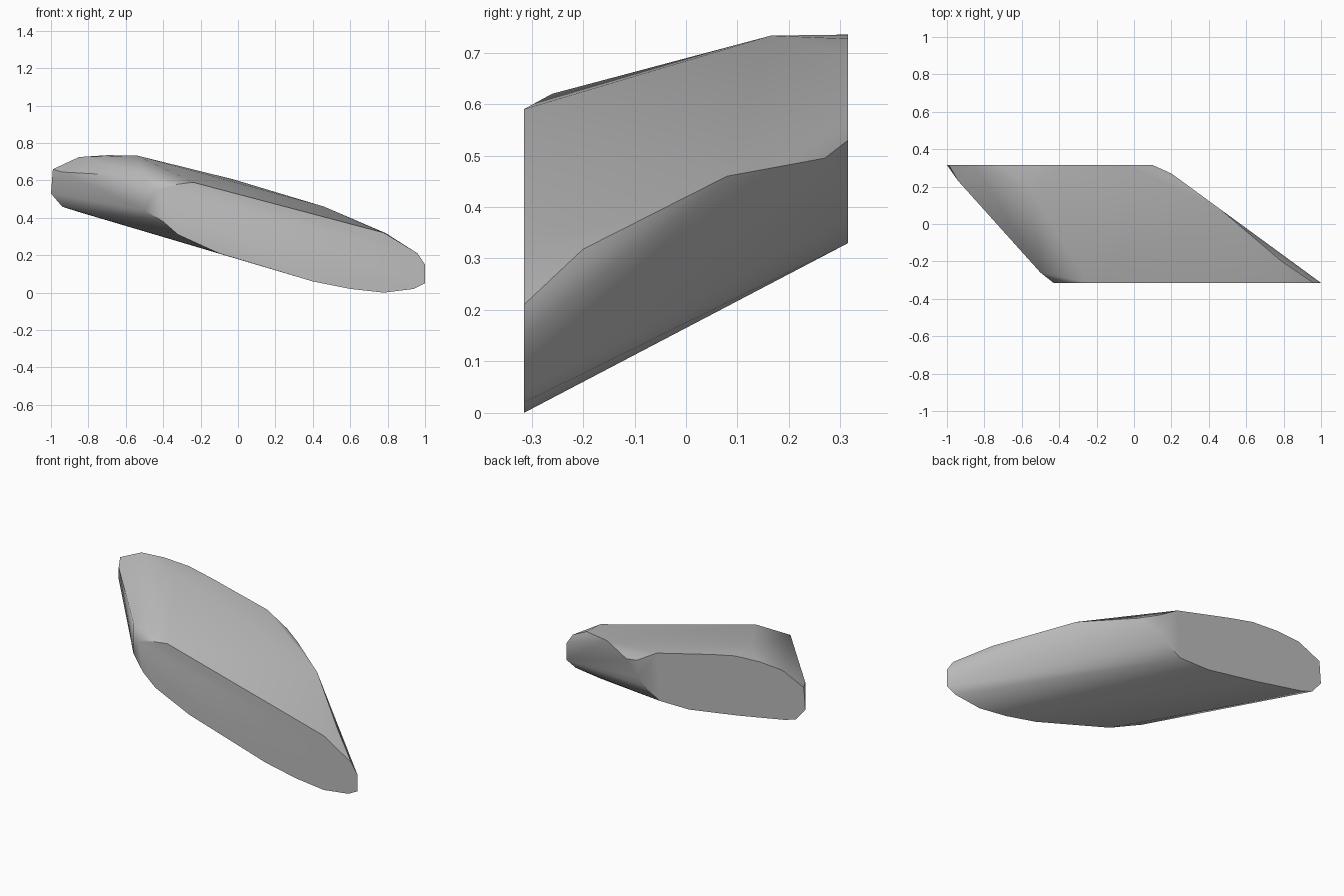
import bpy
import bmesh
import math

cube = bpy.data.objects.get("Cube")
if cube:
    bpy.data.objects.remove(cube, do_unlink=True)

DEPTH = 0.315


def make_material(name, value):
    material = bpy.data.materials.new(name)
    material.use_nodes = True
    colour = (value, value, value, 1)
    material.diffuse_color = colour
    material.node_tree.nodes["Principled BSDF"].inputs["Base Color"].default_value = colour
    return material


def convex_body(name, points, material):
    """Wrap a convex skin around the points and merge coplanar triangles."""
    bm = bmesh.new()
    for point in points:
        bm.verts.new(point)
    hull = bmesh.ops.convex_hull(bm, input=bm.verts)
    spare = {v for v in hull["geom_interior"] + hull["geom_unused"]
             if isinstance(v, bmesh.types.BMVert)}
    bmesh.ops.delete(bm, geom=list(spare), context="VERTS")
    bmesh.ops.dissolve_limit(bm, angle_limit=math.radians(1),
                             verts=bm.verts, edges=bm.edges)
    bmesh.ops.recalc_face_normals(bm, faces=bm.faces)
    mesh = bpy.data.meshes.new(name)
    bm.to_mesh(mesh)
    bm.free()
    mesh.materials.append(material)
    body = bpy.data.objects.new(name, mesh)
    bpy.context.collection.objects.link(body)
    return body


# Flat front end, clockwise from its upper left corner (x, z)
front_end = [(-.43, .55), (-.4, .57), (-.24, .59), (.78, .32), (.96, .21),
             (1, .15), (1, .05), (.94, .02), (.78, 0), (.6, .02), (.4, .06),
             (.13, .14), (-.1, .21), (-.32, .31), (-.4, .38)]

# Flat back end, clockwise from its upper left corner (x, z)
back_end = [(-.99, .66), (-.85, .725), (-.7, .735), (-.54, .727), (-.39, .695),
            (-.03, .607), (.1, .53), (.09, .43), (.06, .39), (-.05, .33),
            (-.24, .33), (-.56, .38), (-.87, .437), (-.94, .46), (-1, .53)]

# Shoulders where the sloping sides bulge between the two ends (x, y, z)
shoulders = [(.79, -.2, .318), (.46, .08, .46), (.2, .27, .495),
             (-.5, -.26, .62), (-.5, -.26, .44), (-.94, .23, .645),
             (-.54, .165, .733)]

points = [(x, -DEPTH, z) for x, z in front_end]
points += [(x, DEPTH, z) for x, z in back_end]
points += shoulders

body = convex_body("slanted_slab", points, make_material("mid grey", .5))

# Soft sides with crisp flat ends
bpy.ops.object.select_all(action="DESELECT")
body.select_set(True)
bpy.context.view_layer.objects.active = body
bpy.ops.object.shade_smooth_by_angle(angle=math.radians(35))
